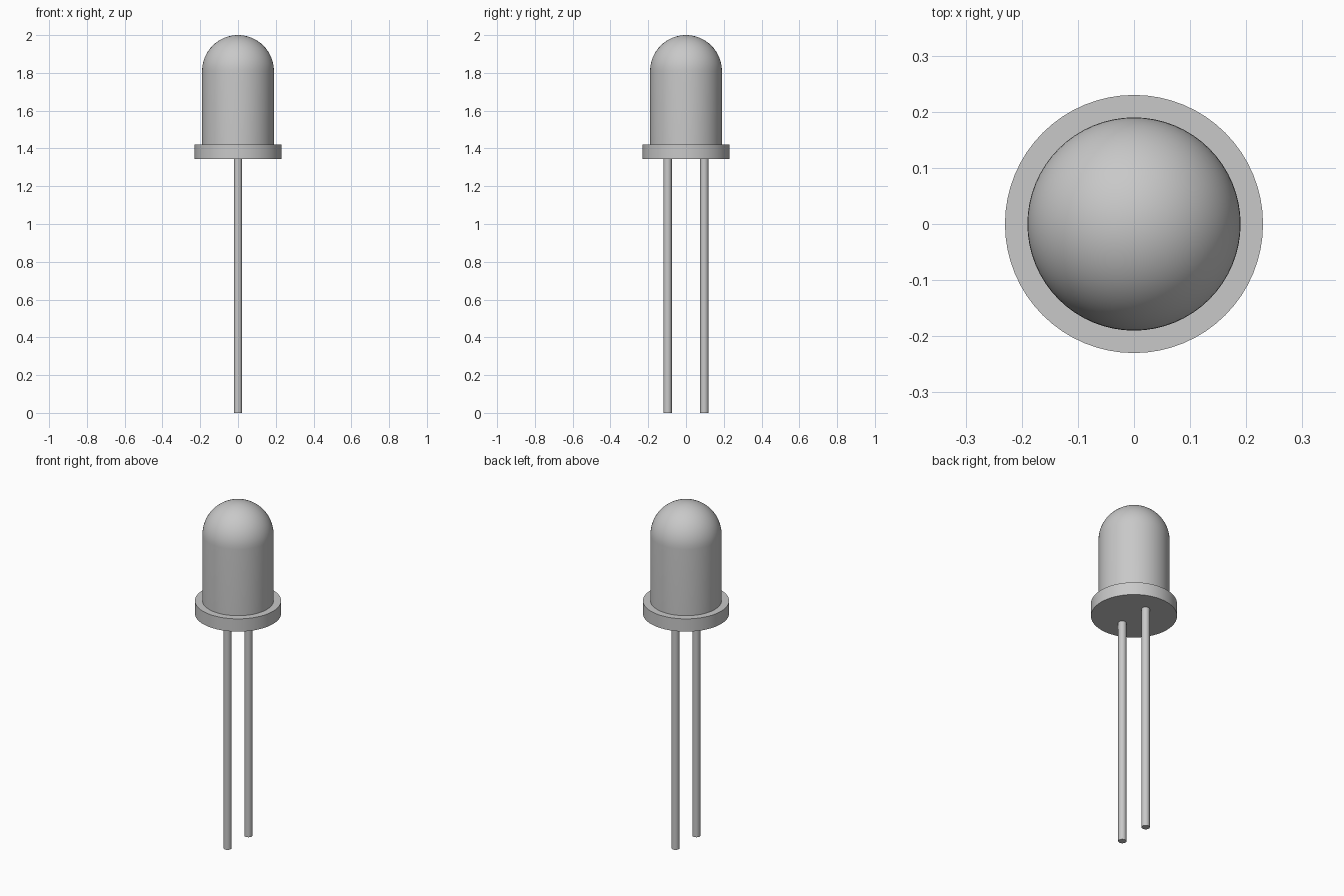
import bpy
import bmesh
from math import sin, cos, pi, radians

cube = bpy.data.objects.get("Cube")
if cube:
    bpy.data.objects.remove(cube, do_unlink=True)

grey = bpy.data.materials.new("plain_grey")
grey.use_nodes = True
colour = (0.58, 0.58, 0.58, 1)
grey.diffuse_color = colour
grey.node_tree.nodes["Principled BSDF"].inputs["Base Color"].default_value = colour


def lathe(name, profile, sides, x=0, y=0):
    """Spin an (r, z) profile, running from bottom axis to top axis, about z."""
    bm = bmesh.new()
    verts = [bm.verts.new((r, 0, z)) for r, z in profile]
    edges = [bm.edges.new(pair) for pair in zip(verts, verts[1:])]
    bmesh.ops.spin(bm, geom=verts + edges, cent=(0, 0, 0), axis=(0, 0, 1),
                   angle=2 * pi, steps=sides)
    bmesh.ops.remove_doubles(bm, verts=bm.verts, dist=0.0001)
    bmesh.ops.recalc_face_normals(bm, faces=bm.faces)
    mesh = bpy.data.meshes.new(name)
    bm.to_mesh(mesh)
    bm.free()
    mesh.materials.append(grey)
    obj = bpy.data.objects.new(name, mesh)
    obj.location = (x, y, 0)
    bpy.context.collection.objects.link(obj)
    bpy.ops.object.select_all(action='DESELECT')
    obj.select_set(True)
    bpy.context.view_layer.objects.active = obj
    bpy.ops.object.shade_smooth_by_angle(angle=radians(35))
    return obj


base, rim_top, top = 1.345, 1.42, 2.0
bulb_r, rim_r, leg_r = 0.19, 0.23, 0.022

# Bulb and rim in one profile: disc base, rim step, straight wall, domed top
steps = 16
dome = [(bulb_r * cos(pi / 2 * i / steps), top - bulb_r + bulb_r * sin(pi / 2 * i / steps))
        for i in range(steps)]
lathe("bulb_and_rim",
      [(0, base), (rim_r, base), (rim_r, rim_top), (bulb_r, rim_top)] + dome + [(0, top)], 64)

# Two wire legs, one in front of the other
for name, side in (("front_leg", -1), ("back_leg", 1)):
    lathe(name, [(0, 0), (leg_r, 0), (leg_r, base), (0, base)], 24, y=side * 0.097)
